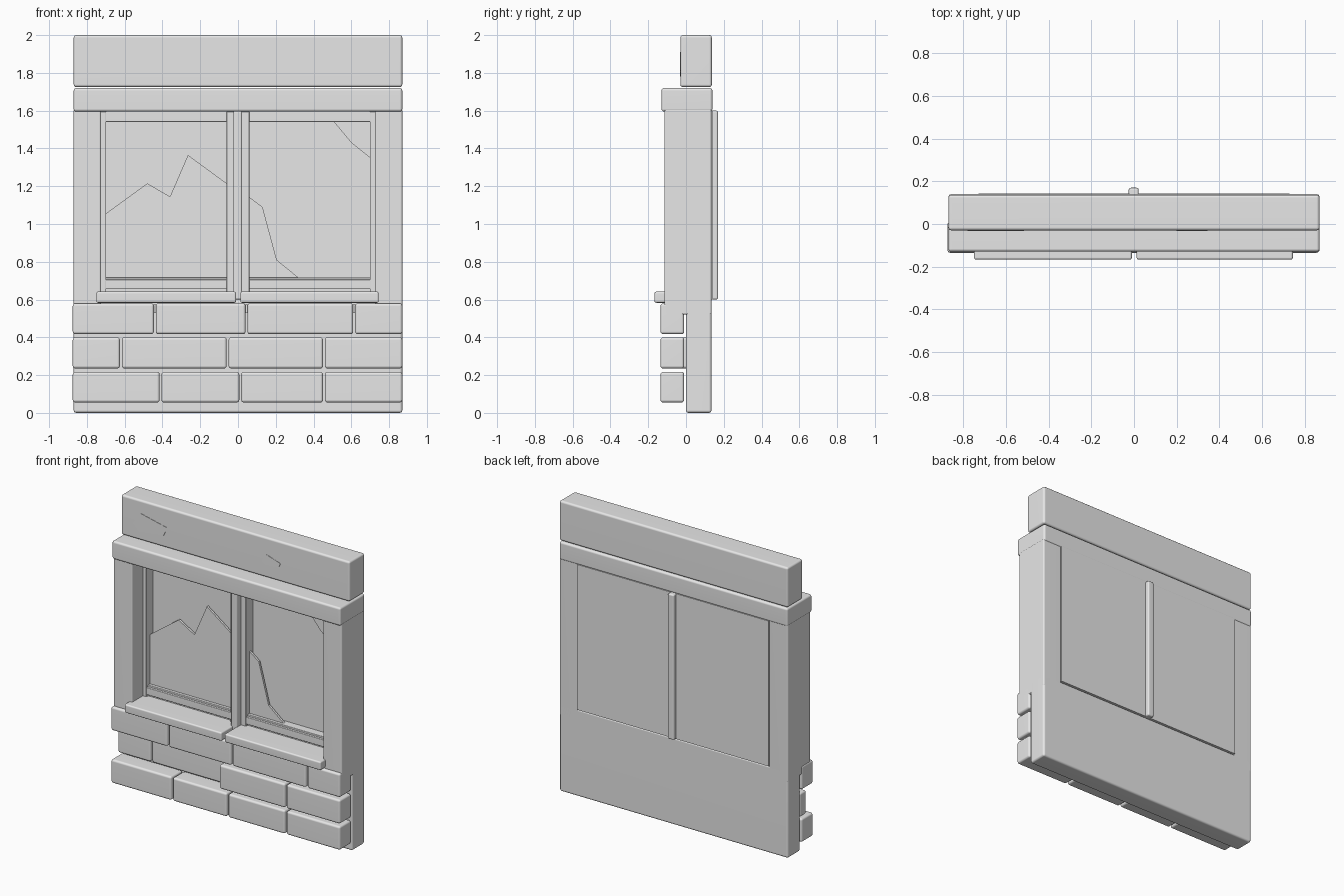
import bpy, bmesh
from math import radians

cube = bpy.data.objects.get("Cube")
if cube:
    bpy.data.objects.remove(cube, do_unlink=True)

grey = bpy.data.materials.new("plain_grey")
grey.use_nodes = True
grey.diffuse_color = (0.8, 0.8, 0.8, 1)
grey.node_tree.nodes["Principled BSDF"].inputs["Base Color"].default_value = (0.8, 0.8, 0.8, 1)


def finish(name, bm, smooth):
    bmesh.ops.recalc_face_normals(bm, faces=bm.faces)
    mesh = bpy.data.meshes.new(name)
    bm.to_mesh(mesh)
    bm.free()
    mesh.materials.append(grey)
    obj = bpy.data.objects.new(name, mesh)
    bpy.context.collection.objects.link(obj)
    if smooth:
        bpy.ops.object.select_all(action="DESELECT")
        obj.select_set(True)
        bpy.context.view_layer.objects.active = obj
        bpy.ops.object.shade_smooth_by_angle(angle=radians(50))
        obj.modifiers.new("flat_sides", "WEIGHTED_NORMAL").keep_sharp = True
    return obj


def box(name, x, y, z, bevel=0.014):
    """Rounded block from its (low, high) extent on each axis."""
    bm = bmesh.new()
    bmesh.ops.create_cube(bm, size=1)
    for v in bm.verts:
        v.co = [(lo + hi) / 2 + c * (hi - lo) for c, (lo, hi) in zip(v.co, (x, y, z))]
    if bevel:
        bmesh.ops.bevel(bm, geom=bm.edges[:], offset=bevel, segments=3,
                        profile=0.5, affect="EDGES")
    return finish(name, bm, bevel > 0)


def plate(name, outline, front, thickness):
    """Flat plate from an outline of (x, z) points, facing the front."""
    bm = bmesh.new()
    face = bm.faces.new([bm.verts.new((x, front, z)) for x, z in outline])
    ext = bmesh.ops.extrude_face_region(bm, geom=[face])["geom"]
    for v in ext:
        if isinstance(v, bmesh.types.BMVert):
            v.co.y += thickness
    return finish(name, bm, False)


# Main masses
W = 0.87
box("lower_wall", (-W, W), (0, 0.135), (0, 0.6))
box("lintel", (-W, W), (-0.13, 0.14), (1.595, 1.72))
box("top_beam", (-W, W), (-0.03, 0.137), (1.725, 2))
for side, s in (("left", 1), ("right", -1)):
    box(side + "_pillar", sorted((s * 0.725, s * W)), (-0.115, 0.135), (0.52, 1.61), 0.01)

# Brick courses: joint positions, with two bricks set back
rows = [
    (0.055, 0.217, (-0.41, 0.012, 0.455)),
    (0.235, 0.4, (-0.62, -0.055, 0.455)),
    (0.417, 0.58, (-0.44, 0.045, 0.615)),
]
for r, (low, high, joints) in enumerate(rows):
    edges = [-W - 0.01, *joints, W + 0.005]
    for i in range(4):
        front = -0.06 if r == 1 and i < 2 else -0.135
        box(f"brick_{r + 1}_{i + 1}", (edges[i] + 0.005, edges[i + 1] - 0.005),
            (front, 0.01 if front > -0.1 else -0.01), (low, high))
# Mortar filling behind the bricks of the top course
box("ledge_core", (-0.8, 0.8), (-0.1, 0.05), (0.53, 0.575), 0)

# Window sills and central post
box("right_sill", (-0.75, -0.01), (-0.167, 0.05), (0.583, 0.642), 0.01)
box("left_sill", (0.012, 0.745), (-0.167, 0.05), (0.583, 0.642), 0.01)
box("center_post", (-0.025, 0.022), (-0.045, 0.17), (0.6, 1.6), 0.01)

# Window frames and backing panels
for side, x0, x1, a, b in (("right", -0.728, -0.02, 0.03, 0.04),
                           ("left", 0.02, 0.728, 0.04, 0.03)):
    box(side + "_window_panel", (x0, x1), (0.075, 0.143), (0.6, 1.6), 0)
    box(side + "_outer_stile", (x0, x0 + a), (0, 0.08), (0.64, 1.595), 0.004)
    box(side + "_inner_stile", (x1 - b, x1), (0, 0.08), (0.64, 1.595), 0.004)
    box(side + "_top_rail", (x0, x1), (0.004, 0.08), (1.54, 1.6), 0.004)
    box(side + "_bottom_rail", (x0, x1), (0.004, 0.08), (0.655, 0.705), 0.004)
    box(side + "_bottom_bead", (x0, x1), (0.02, 0.08), (0.62, 0.717), 0.004)

# Broken glass
plate("right_glass_shard", [(-0.7, 0.7), (-0.06, 0.7), (-0.06, 1.215), (-0.265, 1.365),
                            (-0.36, 1.145), (-0.48, 1.215), (-0.7, 1.055)], 0.04, 0.015)
plate("left_lower_shard", [(0.05, 0.7), (0.34, 0.7), (0.205, 0.81), (0.13, 1.09),
                           (0.05, 1.15)], 0.04, 0.015)
plate("left_upper_shard", [(0.5, 1.55), (0.6, 1.43), (0.7, 1.35), (0.7, 1.55)], 0.04, 0.015)

# Chipped patches on the beam
plate("large_chip", [(-0.78, 1.83), (-0.715, 1.91), (-0.515, 1.865), (-0.545, 1.805),
                     (-0.735, 1.78)], -0.032, 0.006)
plate("small_chip", [(0.2, 1.83), (0.235, 1.885), (0.345, 1.85), (0.33, 1.815),
                     (0.225, 1.81)], -0.032, 0.006)
